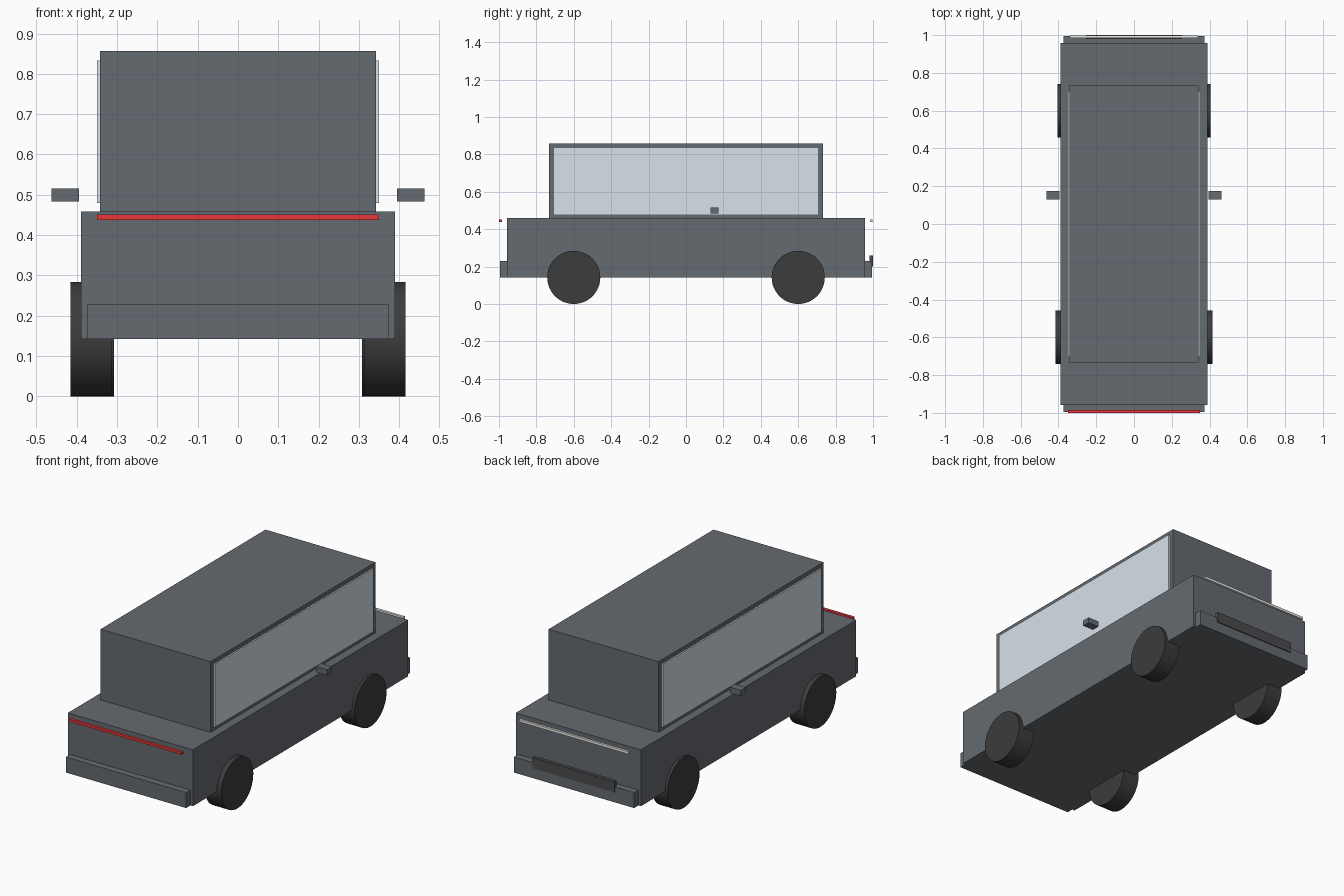
import bpy
import math

if "Cube" in bpy.data.objects:
    bpy.data.objects.remove(bpy.data.objects["Cube"])


def material(name, rgb):
    mat = bpy.data.materials.new(name)
    mat.diffuse_color = (*rgb, 1)
    mat.use_nodes = True
    mat.node_tree.nodes["Principled BSDF"].inputs["Base Color"].default_value = mat.diffuse_color
    return mat


PAINT = material("dark_paint", (0.13, 0.145, 0.165))
RUBBER = material("rubber", (0.045, 0.045, 0.045))
GLASS = material("glass", (0.68, 0.76, 0.82))
RED = material("red_light", (0.8, 0.04, 0.04))
WHITE = material("white_light", (0.85, 0.85, 0.82))
TRIM = material("dark_trim", (0.07, 0.07, 0.075))


def box(name, xs, ys, zs, mat):
    """Box given by its min/max range on each axis."""
    rng = (xs, ys, zs)
    bpy.ops.mesh.primitive_cube_add(size=1, location=[(a + b) / 2 for a, b in rng])
    ob = bpy.context.object
    ob.name = name
    ob.scale = [b - a for a, b in rng]
    bpy.ops.object.transform_apply(location=False, rotation=False, scale=True)
    ob.data.materials.append(mat)
    return ob


def wheel(name, x_in, x_out, y, radius=0.142):
    bpy.ops.mesh.primitive_cylinder_add(
        vertices=48, radius=radius, depth=abs(x_out - x_in),
        location=((x_in + x_out) / 2, y, radius), rotation=(0, math.pi / 2, 0))
    ob = bpy.context.object
    ob.name = name
    ob.data.materials.append(RUBBER)
    bpy.ops.object.shade_smooth_by_angle()


# Body and cabin
box("lower_body", (-0.389, 0.389), (-0.957, 0.957), (0.142, 0.459), PAINT)
box("cabin", (-0.342, 0.342), (-0.733, 0.733), (0.459, 0.857), PAINT)

# Bumpers at both ends
box("front_bumper", (-0.373, 0.373), (-0.995, -0.957), (0.142, 0.229), PAINT)
box("rear_bumper", (-0.373, 0.373), (0.957, 0.995), (0.142, 0.229), PAINT)

# Light bars and grille
box("red_light_bar", (-0.35, 0.35), (-1.0, -0.985), (0.437, 0.451), RED)
box("white_light_bar", (-0.34, 0.34), (0.985, 0.998), (0.437, 0.451), WHITE)
box("grille", (-0.255, 0.255), (0.98, 1.0), (0.2, 0.26), TRIM)

# Side windows, mirrors and wheels
for side, s in (("right", 1), ("left", -1)):
    def span(a, b):
        return tuple(sorted((s * a, s * b)))
    box(side + "_window", span(0.335, 0.35), (-0.705, 0.705), (0.479, 0.833), GLASS)
    box(side + "_mirror", span(0.395, 0.463), (0.13, 0.175), (0.483, 0.515), PAINT)
    wheel(side + "_front_wheel", s * 0.312, s * 0.416, -0.6)
    wheel(side + "_rear_wheel", s * 0.307, s * 0.405, 0.6)
